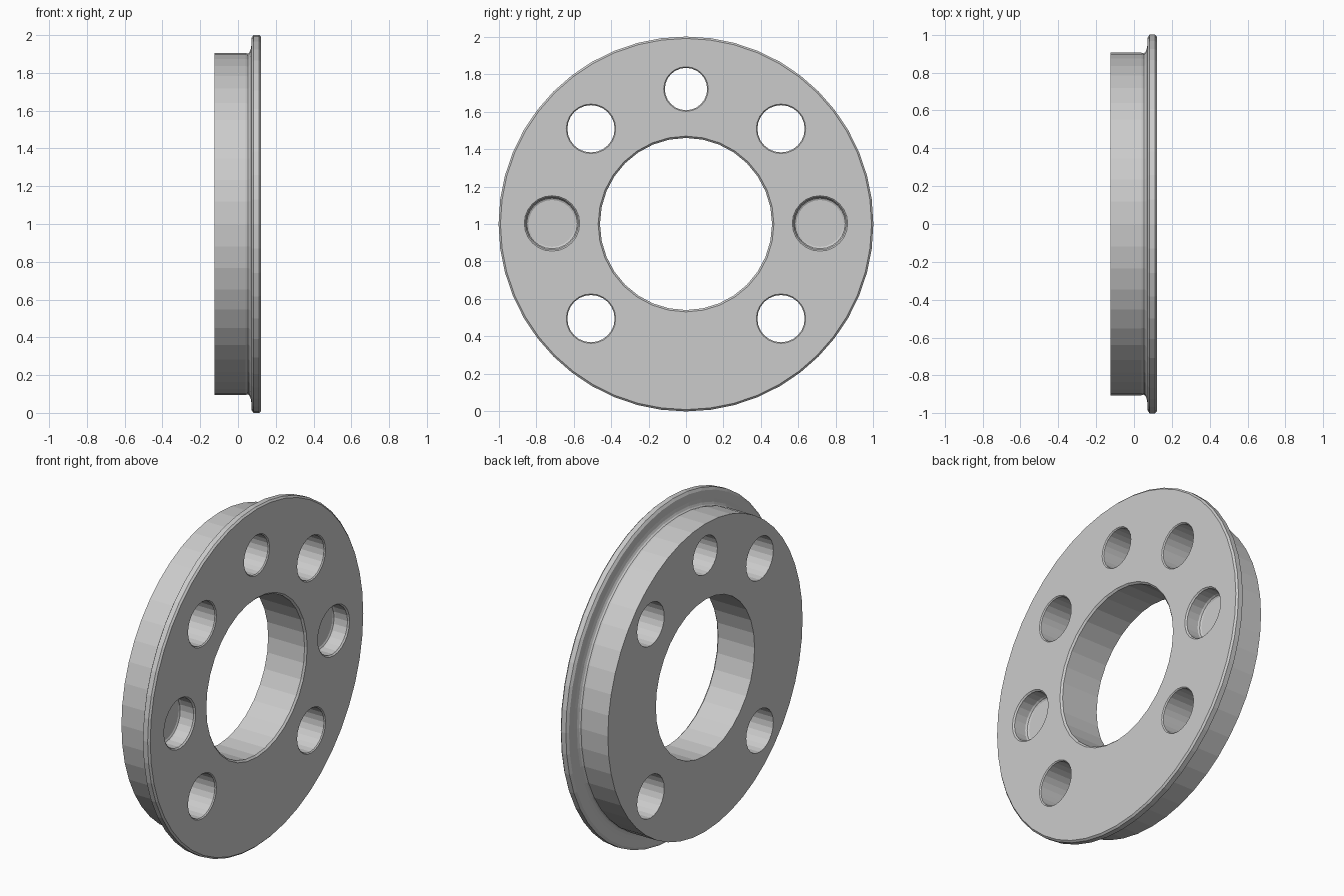
import bpy, bmesh
from math import cos, sin, pi

if "Cube" in bpy.data.objects:
    bpy.data.objects.remove(bpy.data.objects["Cube"])

FRONT, BACK = 0.122, -0.125


def lathe(name, profile, segs, y=0.0, z=1.0):
    """Solid of revolution about an x-directed axis; profile is (x, radius) from back to front."""
    bm = bmesh.new()
    rings = []
    for x, r in profile:
        rings.append([bm.verts.new((x, y + r * cos(2 * pi * i / segs), z + r * sin(2 * pi * i / segs)))
                      for i in range(segs)])
    for a, b in zip(rings, rings[1:]):
        for i in range(segs):
            j = (i + 1) % segs
            bm.faces.new((a[i], a[j], b[j], b[i]))
    bm.faces.new(rings[0])
    bm.faces.new(rings[-1])
    bmesh.ops.recalc_face_normals(bm, faces=bm.faces[:])
    me = bpy.data.meshes.new(name)
    bm.to_mesh(me)
    bm.free()
    ob = bpy.data.objects.new(name, me)
    bpy.context.collection.objects.link(ob)
    return ob


def through(name, r, segs, y, z, c=0.008):
    """Through-hole cutter with a small chamfer at the front face."""
    return lathe(name, [(-0.3, r), (FRONT - c, r), (FRONT, r + c), (0.3, r + c)], segs, y, z)


# Flanged disc: hub, small fillet, then thin flange with chamfered edges
disc = lathe("flanged_disc", [
    (BACK, 0.905), (0.040, 0.905), (0.052, 0.902), (0.060, 0.908), (0.066, 0.920),
    (0.070, 0.940), (0.072, 0.985), (0.082, 1.0), (0.112, 1.0), (FRONT, 0.990)], 48)

# Central bore and top hole
cutters = [through("bore_cutter", 0.459, 32, 0, 1.0, 0.010),
           through("top_hole_cutter", 0.113, 24, 0, 1.72, 0.006)]

# Mirrored side holes: four through holes and two blind pockets
for s in (-1, 1):
    for z in (1.508, 0.495):
        cutters.append(through("side_hole_cutter", 0.126, 24, s * 0.507, z, 0.006))
    cutters.append(lathe("pocket_cutter", [
        (0.025, 0.125), (0.030, 0.135), (0.040, 0.140), (FRONT - 0.008, 0.140),
        (FRONT, 0.148), (0.3, 0.148)], 24, s * 0.715, 1.003))

# Cut the holes, then bake and drop the cutters
for c in cutters:
    c.hide_render = True
    m = disc.modifiers.new("cut", 'BOOLEAN')
    m.operation = 'DIFFERENCE'
    m.solver = 'EXACT'
    m.object = c
deps = bpy.context.evaluated_depsgraph_get()
baked = bpy.data.meshes.new_from_object(disc.evaluated_get(deps))
disc.modifiers.clear()
disc.data = baked
for c in cutters:
    bpy.data.objects.remove(c)
